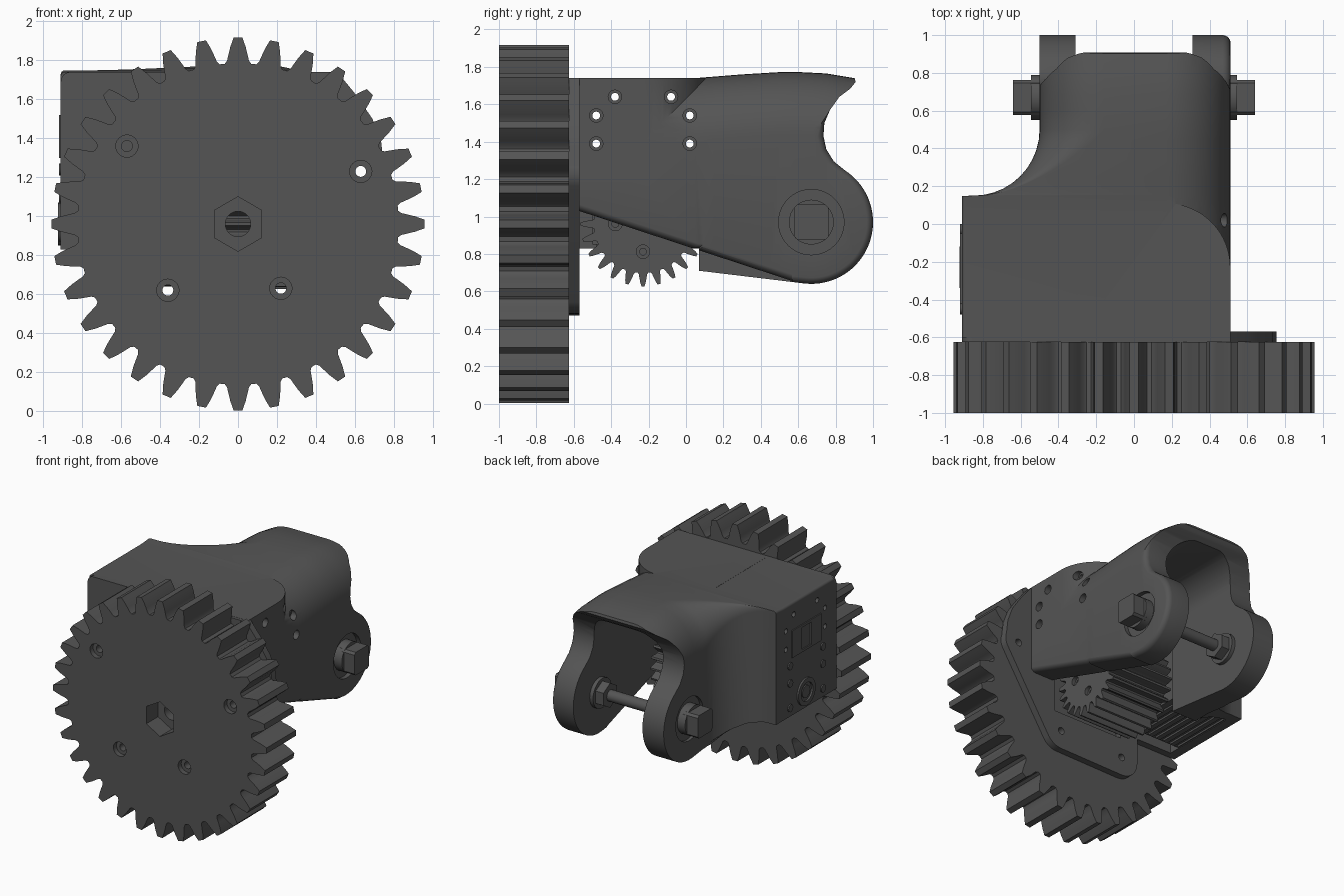
import bpy, bmesh
from math import sin, cos, pi, radians, sqrt
from mathutils import Vector

if "Cube" in bpy.data.objects:
    bpy.data.objects.remove(bpy.data.objects["Cube"])

dark = bpy.data.materials.new("dark_grey")
dark.diffuse_color = (0.09, 0.09, 0.09, 1)
dark.use_nodes = True
dark.node_tree.nodes["Principled BSDF"].inputs["Base Color"].default_value = dark.diffuse_color


def make(name, bm):
    bmesh.ops.recalc_face_normals(bm, faces=bm.faces)
    me = bpy.data.meshes.new(name)
    bm.to_mesh(me)
    bm.free()
    me.materials.append(dark)
    ob = bpy.data.objects.new(name, me)
    bpy.context.collection.objects.link(ob)
    return ob


def loft(name, rings):
    bm = bmesh.new()
    vs = [[bm.verts.new(p) for p in r] for r in rings]
    n = len(rings[0])
    for a, b in zip(vs, vs[1:]):
        for i in range(n):
            j = (i + 1) % n
            bm.faces.new((a[i], a[j], b[j], b[i]))
    bm.faces.new(vs[0][::-1])
    bm.faces.new(vs[-1])
    return make(name, bm)


def prism(name, pts, axis, a, b):
    put = {'x': lambda p, t: (t, p[0], p[1]), 'y': lambda p, t: (p[0], t, p[1]),
           'z': lambda p, t: (p[0], p[1], t)}[axis]
    return loft(name, [[put(p, t) for p in pts] for t in (a, b)])


def arc(u, v, r, a0, a1, n=12):
    return [(u + r * cos(radians(a0 + (a1 - a0) * i / n)),
             v + r * sin(radians(a0 + (a1 - a0) * i / n))) for i in range(n + 1)]


def ngon(u, v, r, n=32, phase=90):
    return arc(u, v, r, phase, phase + 360, n)[:-1]


def rect(u0, v0, u1, v1):
    return [(u0, v0), (u1, v0), (u1, v1), (u0, v1)]


def inset(pts, d):
    # offset a clockwise outline inwards
    out = []
    for i, p in enumerate(pts):
        e = Vector(p) - Vector(pts[i - 1])
        f = Vector(pts[(i + 1) % len(pts)]) - Vector(p)
        t = (e.normalized() + f.normalized()).normalized()
        out.append((p[0] + d * t.y, p[1] - d * t.x))
    return out


def boolean(ob, cutter, op='DIFFERENCE'):
    cutter.hide_render = True
    m = ob.modifiers.new("cut", 'BOOLEAN')
    m.operation, m.solver, m.object = op, 'EXACT', cutter
    bpy.context.view_layer.objects.active = ob
    bpy.ops.object.modifier_apply(modifier=m.name)
    bpy.data.objects.remove(cutter)


def drill(ob, axis, u, v, r, a, b, n=24):
    boolean(ob, prism("drill", ngon(u, v, r, n), axis, a, b))


def gear_outline(u, v, teeth, tooth):
    prof = [(-d, r) for d, r in tooth] + [(d, r) for d, r in reversed(tooth)]
    angles = [(pi / 2 + (k + d) * 2 * pi / teeth, r) for k in range(teeth) for d, r in prof]
    return [(u + r * cos(a), v + r * sin(a)) for a, r in angles]


# large gear with bolt holes and hex socket
bolts = [(-0.57, 1.36), (0.63, 1.23), (-0.36, 0.62), (0.22, 0.63)]
big = prism("large_gear", gear_outline(0, 0.96, 32, [
    (.42, .825), (.34, .84), (.28, .875), (.22, .91), (.155, .94), (.12, .957)]), 'y', -1, -0.625)
for u, v in bolts:
    drill(big, 'y', u, v, 0.057, -1.1, -0.96)
    drill(big, 'y', u, v, 0.028, -1.1, -0.5)
drill(big, 'y', 0, 0.96, 0.14, -1.1, -0.85, 6)
drill(big, 'y', 0, 0.96, 0.065, -1.1, -0.5)

# mounting plate behind the gear
outline = (arc(-0.86, 1.69, .05, 180, 90, 6) + [(0.51, 1.74), (0.6, 1.63), (0.69, 1.5), (0.735, 1.38)]
           + arc(0.63, 1.23, .125, 20, -35) + arc(0.22, 0.63, .15, -35, -90)
           + arc(-0.36, 0.62, .15, -90, -180) + [(-0.51, 0.83), (-0.91, 0.83)])
plate = prism("mounting_plate", outline, 'y', -0.625, -0.57)
boolean(plate, prism("window", rect(-0.35, 0.78, 0.28, 1.5), 'y', -0.8, -0.4))
for u, v in bolts:
    drill(plate, 'y', u, v, 0.028, -0.8, -0.4)


# housing: lofted arch sections, left side flaring out to the wide box
def section(y):
    tops = [(-1, 1.74), (0.05, 1.74), (0.3, 1.76), (0.55, 1.775), (0.75, 1.765), (0.9, 1.74), (1.1, 1.7)]
    for (y0, z0), (y1, z1) in zip(tops, tops[1:]):
        if y0 <= y <= y1:
            zt = z0 + (z1 - z0) * (y - y0) / (y1 - y0)
    rr = 0.34
    s = min(max((y - 0.15) / 0.35, 0), 1)
    rl = 0.02 + 0.32 * s
    xl = -0.91 if y < 0.15 else -0.85 + 0.35 * sqrt(max(0, 1 - (1 - s) ** 2))
    pts = [(xl, 0.5)] + arc(xl + rl, zt - rl, rl, 180, 90) + arc(0.51 - rr, zt - rr, rr, 90, 0) + [(0.51, 0.5)]
    return [(x, y, z) for x, z in pts]


ys = {-0.6, 0.05, 0.149, 0.6, 0.68, 0.75, 0.82, 0.9, 1.03}
ys |= {round(0.5 - 0.35 * cos(radians(a)), 4) for a in range(0, 91, 9)}
body = loft("housing_and_fork", [section(y) for y in sorted(ys)])
# flat-topped box whose back right corner is rounded in plan
box_plan = [(-0.3, -0.6), (0.51, -0.6)] + arc(0.17, -0.23, 0.34, 0, 90, 20) + [(-0.3, 0.11)]
boolean(body, prism("box_top", box_plan, 'z', 1.2, 1.741), 'UNION')
# side silhouette with a rounded rim on the right
side = ([(-0.7, 1.9), (0.89, 1.9), (0.9, 1.745), (0.907, 1.72), (0.88, 1.685), (0.82, 1.64), (0.77, 1.57),
         (0.74, 1.5), (0.735, 1.43), (0.75, 1.36), (0.79, 1.295)]
        + arc(0.67, 0.97, 0.33, 57, -97, 32) + [(0.07, 0.71), (0.07, 0.83), (-0.7, 0.83)])
wedge = [(-0.8, 0.4), (-0.8, 1.105), (0.567, 0.656), (0.567, 0.4)]
rim = [(0.47, 0), (0.485, .003), (0.499, .012), (0.507, .023), (0.512, .04)]
boolean(body, loft("side_profile", [[(x, y, z) for y, z in inset(side, d)]
                                    for x, d in [(-1.2, 0)] + rim]), 'INTERSECT')
# sloped lower edge of the right wall, raised lower left corner
boolean(body, loft("wedge", [[(x, y, z + (d * 1.05 if z > 0.5 else 0)) for y, z in wedge]
                             for x, d in [(0.05, 0)] + rim + [(0.6, .04)]]))
boolean(body, prism("corner", [(-1, 0.4), (-0.5, 0.4), (-0.51, 0.69), (-0.58, 0.75), (-0.68, 0.8),
                               (-0.8, 0.828), (-1, 0.832)], 'y', -0.8, 0.49))
# hollow fork and hollow gearbox
arch = [(-0.31, 0.4)] + arc(-0.1, 1.45, .21, 180, 90) + arc(0.1, 1.45, .21, 90, 0) + [(0.31, 0.4)]
boolean(body, prism("fork_hollow", arch, 'y', -0.1, 1.2))
boolean(body, prism("box_hollow", rect(-0.83, 0.4, 0.309, 1.65), 'y', -0.8, 0.07))
# screw holes through both side walls, pivot recesses
for y, z in [(-0.38, 1.64), (-0.08, 1.64), (-0.48, 1.54), (0.02, 1.54), (-0.48, 1.39), (0.02, 1.39)]:
    drill(body, 'x', y, z, 0.021, -1.2, 1.2, 16)
    drill(body, 'x', y, z, 0.036, 0.44, 0.8, 20)
for s in (-1, 1):
    drill(body, 'x', 0.67, 0.97, 0.175, *sorted((s * 0.475, s * 0.8)), 40)

# pivot axle with bushings, squared bolt heads and inner nuts
head = [(0.67 + y, 0.97 + z) for y, z in [(.093, .076), (.076, .093), (-.076, .093), (-.093, .076),
                                          (-.093, -.076), (-.076, -.093), (.076, -.093), (.093, -.076)]]
prism("axle_rod", ngon(0.67, 0.97, 0.045), 'x', -0.4, 0.4)
for side_name, s in (("left", -1), ("right", 1)):
    prism("bushing_" + side_name, ngon(0.67, 0.97, 0.12), 'x', *sorted((s * 0.44, s * 0.545)))
    prism("bolt_head_" + side_name, head, 'x', *sorted((s * 0.5, s * 0.64)))
    prism("inner_collar_" + side_name, ngon(0.67, 0.97, 0.12), 'x', *sorted((s * 0.28, s * 0.34)))
    prism("inner_nut_" + side_name, ngon(0.67, 0.97, 0.1, 6), 'x', *sorted((s * 0.21, s * 0.32)))

# small drive gear
small = prism("drive_gear", gear_outline(-0.23, 0.96, 24, [
    (.4, .262), (.31, .27), (.25, .29), (.17, .315), (.09, .333)]), 'x', -0.28, 0.25)
for a in range(0, 360, 90):
    u, v = -0.23 + 0.148 * cos(radians(a)), 0.96 + 0.148 * sin(radians(a))
    drill(small, 'x', u, v, 0.036, 0.22, 0.4)
    drill(small, 'x', u, v, 0.018, 0.1, 0.4)
prism("drive_shaft", ngon(-0.23, 0.96, 0.09), 'x', -0.4, -0.2)

# motor with fins, rear hub and connector cover
prism("motor_body", rect(-0.5, 0.85, 0.06, 1.32), 'x', -0.905, -0.35)
prism("motor_top", rect(-0.44, 1.3, -0.02, 1.6), 'x', -0.905, -0.35)
for i in range(7):
    x = -0.86 + i * 0.07
    prism("motor_fin", rect(-0.48, 0.835, 0.05, 0.87), 'x', x, x + 0.04)
hub = prism("motor_hub", ngon(-0.23, 0.96, 0.11), 'x', -0.925, -0.8)
drill(hub, 'x', -0.23, 0.96, 0.075, -1.0, -0.9)
prism("hub_screw", ngon(-0.23, 0.96, 0.05), 'x', -0.918, -0.85)
cover = prism("connector_cover", rect(-0.42, 1.3, -0.05, 1.52), 'x', -0.92, -0.85)
boolean(cover, prism("slot", rect(-0.29, 1.32, -0.17, 1.5), 'x', -1, -0.88))
for y in (-0.45, -0.03):
    for z in (0.9, 1.1, 1.24):
        prism("motor_screw", ngon(y, z, 0.03, 16), 'x', -0.92, -0.88)

# smooth shading with crisp edges
for ob in bpy.context.scene.objects:
    ob.select_set(True)
bpy.context.view_layer.objects.active = body
bpy.ops.object.shade_smooth_by_angle(angle=radians(30))
